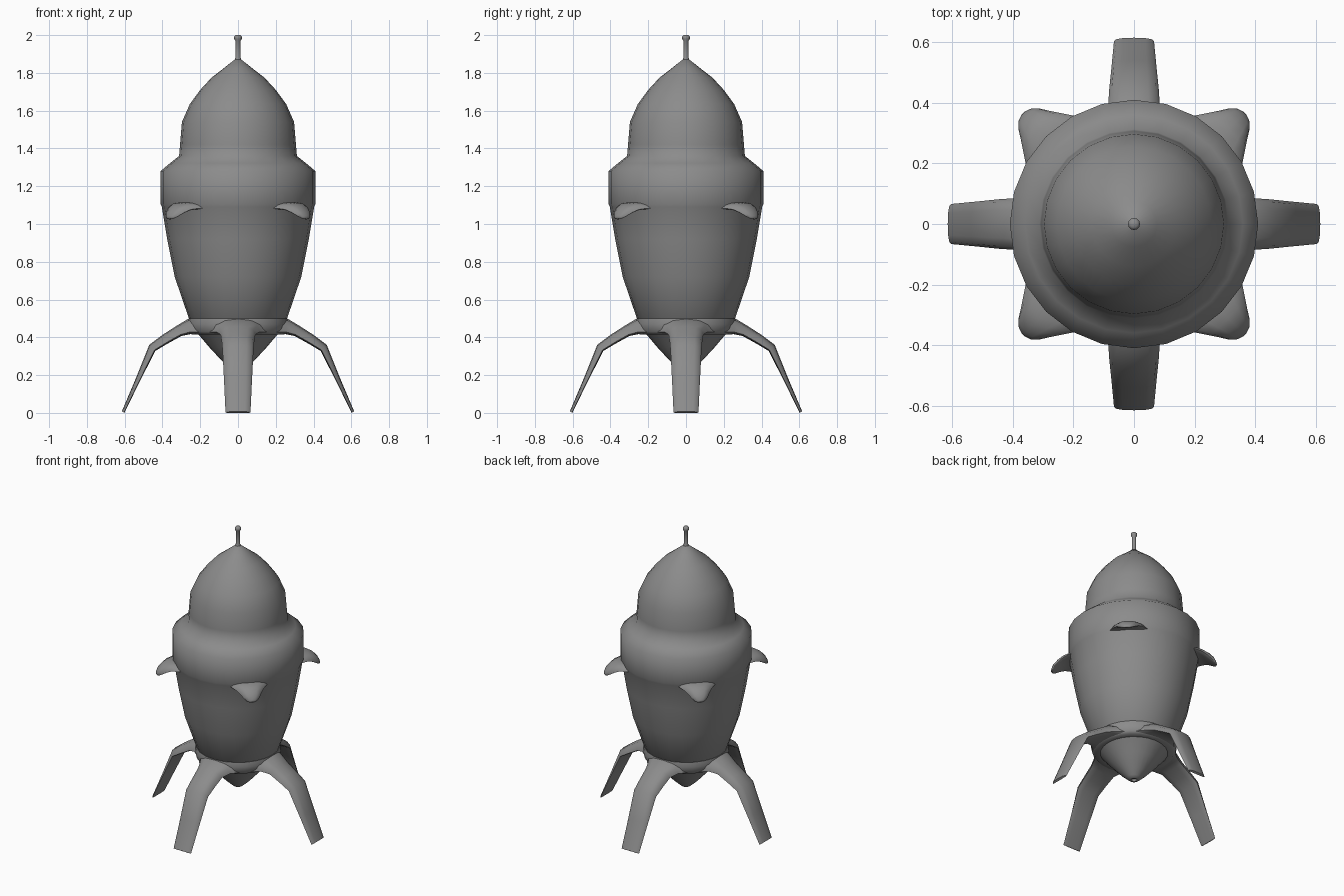
import bpy, bmesh
from math import cos, sin, pi, copysign

if "Cube" in bpy.data.objects:
    bpy.data.objects.remove(bpy.data.objects["Cube"])

# Dark grey paint for every part
paint = bpy.data.materials.new("dark_grey")
paint.diffuse_color = (0.26, 0.26, 0.26, 1)
paint.use_nodes = True
paint.node_tree.nodes["Principled BSDF"].inputs["Base Color"].default_value = paint.diffuse_color

def finish(bm, name, angle):
    bmesh.ops.recalc_face_normals(bm, faces=bm.faces)
    me = bpy.data.meshes.new(name)
    bm.to_mesh(me)
    bm.free()
    me.materials.append(paint)
    ob = bpy.data.objects.new(name, me)
    bpy.context.collection.objects.link(ob)
    bpy.ops.object.select_all(action='DESELECT')
    ob.select_set(True)
    bpy.context.view_layer.objects.active = ob
    bpy.ops.object.shade_smooth_by_angle(angle=angle * pi / 180)
    return ob

def skin(bm, rings):
    """Join rings of points with quads and cap both ends."""
    for a, b in zip(rings, rings[1:]):
        n = len(a)
        for i in range(n):
            j = (i + 1) % n
            bm.faces.new((a[i], a[j], b[j], b[i]))
    bm.faces.new(rings[0])
    bm.faces.new(rings[-1])

def revolve(name, profile, n=24, angle=60):
    """Turn a list of (radius, z) about the z axis."""
    bm = bmesh.new()
    skin(bm, [[bm.verts.new((r * cos(2 * pi * i / n), r * sin(2 * pi * i / n), z))
               for i in range(n)] for r, z in profile])
    return finish(bm, name, angle)

def loft(name, sections, turn, n, power, edge, angle=65):
    """Sections are (top r, top z, bottom r, bottom z, half width), swept outwards."""
    c, s = cos(turn), sin(turn)
    bm = bmesh.new()
    rings = []
    for r1, z1, r0, z0, w in sections:
        ring = []
        for i in range(n):
            a = 2 * pi * i / n
            y = w * copysign(abs(cos(a)) ** power, cos(a))
            t = copysign(abs(sin(a)) ** power, sin(a))
            f = edge + (1 - edge) * t if t > 0 else edge * (1 + t)
            r, z = r0 + (r1 - r0) * f, z0 + (z1 - z0) * f
            ring.append(bm.verts.new((r * c - y * s, r * s + y * c, z)))
        rings.append(ring)
    skin(bm, rings)
    return finish(bm, name, angle)

# Hull, wider collar and nose dome in one skin
revolve("hull", [(0.25, 0.49), (0.26, 0.50), (0.335, 0.72), (0.375, 0.92),
                 (0.403, 1.09), (0.41, 1.105), (0.41, 1.28), (0.36, 1.322),
                 (0.312, 1.36), (0.307, 1.42), (0.297, 1.54), (0.255, 1.635),
                 (0.20, 1.71), (0.14, 1.775), (0.075, 1.825), (0.016, 1.872)])

# Antenna with a small knob
revolve("antenna", [(0.02, 1.865), (0.014, 1.88), (0.014, 1.97), (0.02, 1.98),
                    (0.02, 1.992), (0.012, 2.0)], n=12)

# Ring that carries the legs, and the nozzle under it
revolve("leg_ring", [(0.25, 0.50), (0.262, 0.50), (0.268, 0.47), (0.26, 0.43),
                     (0.245, 0.415), (0.20, 0.415)])
revolve("nozzle", [(0.225, 0.43), (0.205, 0.41), (0.15, 0.345), (0.08, 0.27),
                   (0.045, 0.238), (0.03, 0.225), (0.018, 0.225), (0.015, 0.24)])

# Four legs
leg = [(0.20, 0.50, 0.19, 0.415, 0.165), (0.265, 0.497, 0.25, 0.417, 0.115),
       (0.33, 0.458, 0.30, 0.407, 0.092), (0.40, 0.413, 0.372, 0.367, 0.086),
       (0.47, 0.36, 0.438, 0.328, 0.082), (0.54, 0.185, 0.518, 0.170, 0.074),
       (0.615, 0.008, 0.602, 0.0, 0.066)]
for i, side in enumerate(("right", "back", "left", "front")):
    loft(side + "_leg", leg, i * pi / 2, 12, 0.85, 0.15)

# Four drooping fins on the diagonals
fin = [(0.36, 1.116, 0.36, 1.075, 0.13), (0.40, 1.116, 0.40, 1.075, 0.108),
       (0.44, 1.112, 0.435, 1.068, 0.084), (0.475, 1.095, 0.46, 1.055, 0.066),
       (0.503, 1.068, 0.485, 1.040, 0.05), (0.515, 1.043, 0.50, 1.030, 0.034),
       (0.518, 1.032, 0.51, 1.025, 0.016)]
for i, side in enumerate(("back_right", "back_left", "front_left", "front_right")):
    loft(side + "_fin", fin, pi / 4 + i * pi / 2, 12, 0.9, 0.2)
